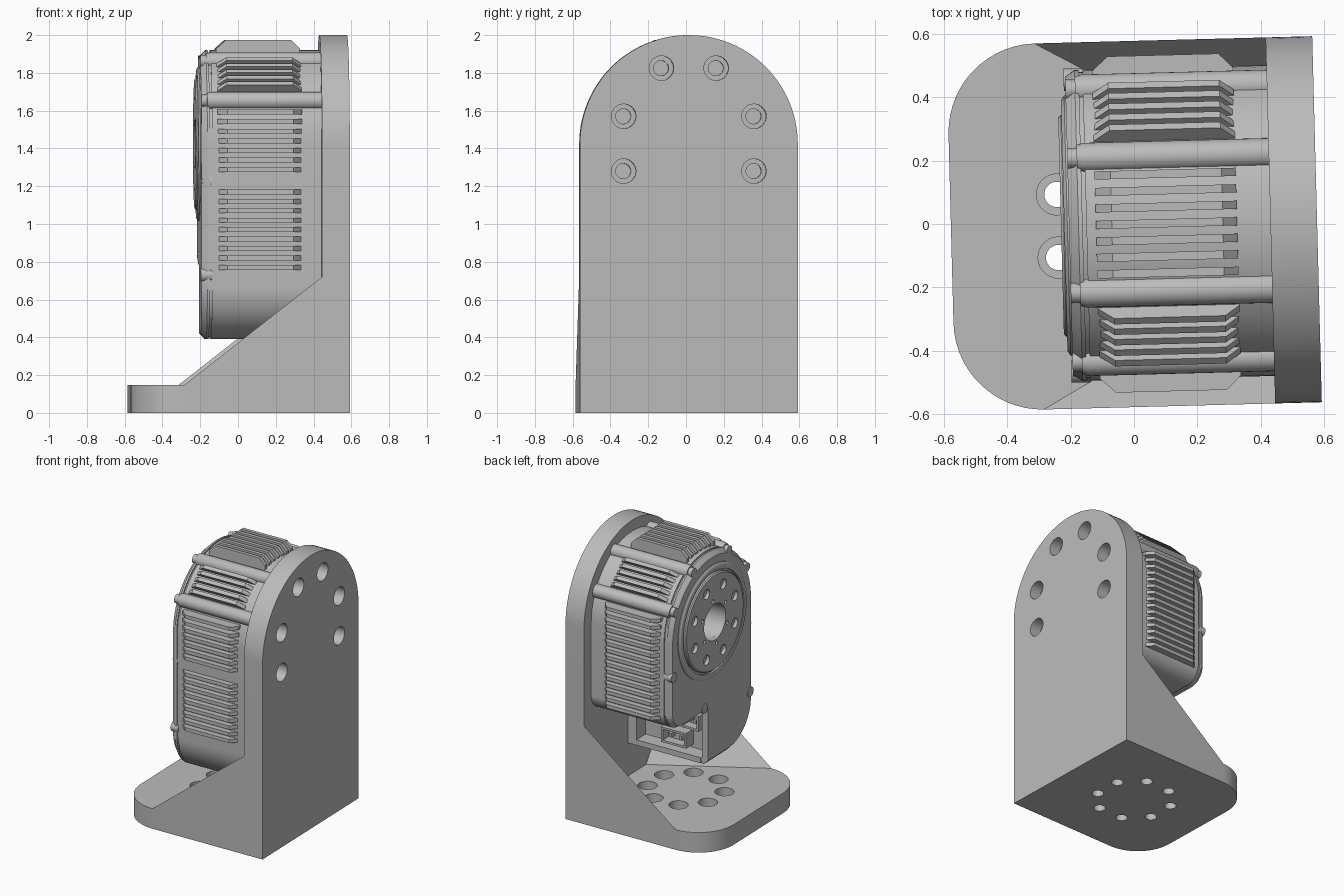
import bpy, bmesh, math
from mathutils import Vector, Matrix

if "Cube" in bpy.data.objects:
    bpy.data.objects.remove(bpy.data.objects["Cube"])

gray = bpy.data.materials.new("plain_gray")
gray.use_nodes = True
gray.diffuse_color = (0.5, 0.5, 0.5, 1)
gray.node_tree.nodes["Principled BSDF"].inputs["Base Color"].default_value = (0.5, 0.5, 0.5, 1)

HALF = 0.577      # bracket half width
AXIS_Z = 1.425    # height of the motor axis
PLATE_X = 0.43    # inner face of the upright plate
parts = []


def finish(bm, name):
    bmesh.ops.recalc_face_normals(bm, faces=bm.faces)
    mesh = bpy.data.meshes.new(name)
    bm.to_mesh(mesh)
    bm.free()
    mesh.materials.append(gray)
    ob = bpy.data.objects.new(name, mesh)
    bpy.context.collection.objects.link(ob)
    parts.append(ob)
    return ob


def rounded(corners, steps=14):
    """Outline from (u, v, radius) corners, each rounded by an arc."""
    out = []
    for i, (u, v, r) in enumerate(corners):
        p = Vector((u, v))
        if r == 0:
            out.append(p)
            continue
        a = (Vector(corners[i - 1][:2]) - p).normalized()
        b = (Vector(corners[(i + 1) % len(corners)][:2]) - p).normalized()
        c = p + (a + b) * r
        for k in range(steps + 1):
            t = k / steps * math.pi / 2
            out.append(c - b * r * math.cos(t) - a * r * math.sin(t))
    return out


def loft(name, outline, sections, axis="x", center=(0, 0)):
    """Stack scaled copies of an outline; sections are (position, scale)."""
    bm = bmesh.new()
    c = Vector(center)
    rings = []
    for pos, s in sections:
        pts = [c + (p - c) * s for p in outline]
        rings.append([bm.verts.new((pos, *p) if axis == "x" else (*p, pos)) for p in pts])
    n = len(outline)
    for lo, hi in zip(rings, rings[1:]):
        for i in range(n):
            bm.faces.new((lo[i], lo[(i + 1) % n], hi[(i + 1) % n], hi[i]))
    bm.faces.new(rings[0])
    bm.faces.new(rings[-1])
    return finish(bm, name)


def rod(name, u, v, sections, axis="x", sides=28):
    """Round bar along an axis; sections are (position, radius)."""
    circle = [Vector((u + math.cos(2 * math.pi * k / sides), v + math.sin(2 * math.pi * k / sides)))
              for k in range(sides)]
    return loft(name, circle, sections, axis, (u, v))


def box(name, lo, hi):
    bm = bmesh.new()
    lo, hi = Vector(lo), Vector(hi)
    size = Matrix.Diagonal((*(hi - lo), 1))
    bmesh.ops.create_cube(bm, size=1, matrix=Matrix.Translation((lo + hi) / 2) @ size)
    return finish(bm, name)


def combine(target, others, operation):
    for other in others:
        mod = target.modifiers.new("combine", "BOOLEAN")
        mod.operation, mod.solver, mod.object = operation, "EXACT", other
        bpy.context.view_layer.objects.active = target
        bpy.ops.object.modifier_apply(modifier=mod.name)
        parts.remove(other)
        bpy.data.objects.remove(other)


def ring_points(radius, count, offset=0.0):
    return [(radius * math.cos(offset + 2 * math.pi * k / count),
             radius * math.sin(offset + 2 * math.pi * k / count)) for k in range(count)]


# Bracket: rounded foot, arched upright plate and two corner gussets
foot = rounded([(HALF, HALF, 0), (-HALF, HALF, 0.28), (-HALF, -HALF, 0.28), (HALF, -HALF, 0)])
arch = rounded([(HALF, 0, 0), (HALF, 2, HALF), (-HALF, 2, HALF), (-HALF, 0, 0)], 28)
bracket = loft("bracket", foot, [(0, 1), (0.147, 1)], "z")
upright = loft("upright", arch, [(PLATE_X, 1), (HALF, 1)])
gussets = []
for side in (1, -1):
    bm = bmesh.new()
    y = side * HALF
    for p in ((-0.3, y, 0.147), (PLATE_X, y, 0.72), (PLATE_X, side * 0.17, 0.147), (PLATE_X, y, 0.147)):
        bm.verts.new(p)
    bmesh.ops.convex_hull(bm, input=bm.verts)
    gussets.append(finish(bm, "gusset"))
combine(bracket, [upright] + gussets, "UNION")

# Counterbored screw holes in the foot and the plate
cutters = [rod("hole", u, v, [(-0.1, 0.04), (0.06, 0.04), (0.06, 0.065), (0.147 + 0.01, 0.065)], "z")
           for u, v in ring_points(0.26, 8, math.pi / 8)]
for side in (1, -1):
    for y, z in ((0.145, 1.825), (0.345, 1.57), (0.345, 1.28)):
        cutters.append(rod("hole", side * y, z, [(0.4, 0.04), (0.49, 0.04), (0.49, 0.065), (0.6, 0.065)]))
combine(bracket, cutters, "DIFFERENCE")

# Motor housing with a stepped lower corner and a chamfered front cover
STEP = 0.79
shell = rounded([(0.49, STEP, 0.12), (0.49, 1.92, 0.485), (-0.49, 1.92, 0.485),
                 (-0.49, 0.39, 0.28), (0.05, 0.39, 0), (0.05, STEP, 0)], 20)
housing = loft("motor_housing", shell,
               [(PLATE_X, 1), (-0.15, 1), (-0.15, 0.985), (-0.162, 0.985), (-0.162, 1),
                (-0.175, 1), (-0.205, 0.96)], center=(0, 1.15))
combine(housing, [rod("bore", 0, AXIS_Z, [(-0.3, 0.13), (0.15, 0.13)]),
                  box("recess", (-0.16, -0.06, 0.43), (0.36, 0.1, 0.76))], "DIFFERENCE")

# Output flange: outer ring, groove, bolted disc and centre bore
ring = rod("flange_ring", 0, AXIS_Z, [(-0.18, 0.41), (-0.21, 0.41), (-0.22, 0.395)], sides=64)
combine(ring, [rod("cut", 0, AXIS_Z, [(-0.3, 0.365), (-0.1, 0.365)], sides=64)], "DIFFERENCE")
disc = rod("output_disc", 0, AXIS_Z, [(-0.15, 0.35), (-0.222, 0.35), (-0.23, 0.342)], sides=64)
cuts = [rod("cut", 0, AXIS_Z, [(-0.3, 0.13), (-0.1, 0.13)], sides=40)]
for radius, count, size in ((0.26, 8, 0.036), (0.16, 6, 0.013)):
    cuts += [rod("cut", u, AXIS_Z + v, [(-0.3, size), (-0.17, size)], sides=16)
             for u, v in ring_points(radius, count, math.pi / 8)]
combine(disc, cuts, "DIFFERENCE")

# Screw pillars along the housing, with socket heads at the front
for degrees in (28, 64, 116, 152, 204):
    a = math.radians(degrees)
    y, z = 0.485 * math.cos(a), AXIS_Z + 0.485 * math.sin(a)
    rod("pillar", y, z, [(PLATE_X, 0.047), (-0.155, 0.047), (-0.175, 0.04)])
    rod("pillar_screw", y, z, [(-0.16, 0.032), (-0.205, 0.032)])
for y, z in ((0.46, 1.19), (-0.46, 0.73), (0.09, 0.82)):
    rod("cover_screw", y, z, [(-0.15, 0.035), (-0.21, 0.035)])


def fin_row(name, degrees, origin, count, pitch, base, top):
    """Parallel cooling fins with sloped ends, standing along one direction."""
    a = math.radians(degrees)
    out, along = Vector((0, math.cos(a), math.sin(a))), Vector((0, -math.sin(a), math.cos(a)))
    bm = bmesh.new()
    for i in range(count):
        mid = Vector((0, 0, origin)) + along * (i - (count - 1) / 2) * pitch
        loops = []
        for s in (-0.013, 0.013):
            loops.append([bm.verts.new(mid + along * s + out * h + Vector((x, 0, 0)))
                          for x, h in ((-0.12, base), (-0.12, top - 0.045), (-0.07, top),
                                       (0.28, top), (0.325, top - 0.045), (0.325, base))])
        bm.faces.new(loops[0])
        bm.faces.new(loops[1])
        for k in range(6):
            j = (k + 1) % 6
            bm.faces.new((loops[0][k], loops[0][j], loops[1][j], loops[1][k]))
    return finish(bm, name)


# Cooling fins around the housing
fin_row("top_fins", 90, AXIS_Z, 7, 0.052, 0.42, 0.548)
fin_row("left_shoulder_fins", 46, AXIS_Z, 5, 0.046, 0.42, 0.535)
fin_row("right_shoulder_fins", 134, AXIS_Z, 5, 0.046, 0.42, 0.535)
fin_row("left_side_fins", 0, 1.24, 15, 0.051, 0.4, 0.53)
fin_row("right_upper_fins", 180, 1.44, 7, 0.051, 0.4, 0.53)
fin_row("right_lower_fins", 180, 0.97, 9, 0.05, 0.4, 0.53)

# Connector sockets in the recess below the step
for x, z, w in ((-0.05, 0.66, 0.07), (0.16, 0.66, 0.07), (0.08, 0.51, 0.1)):
    socket = box("connector_socket", (x - w, -0.08, z - 0.055), (x + w, 0.03, z + 0.055))
    combine(socket, [box("cut", (x - w + 0.015, -0.04, z - 0.04), (x + w - 0.015, 0.1, z + 0.04))], "DIFFERENCE")
    for s in (-0.4, 0.4):
        box("connector_pin", (x + s * w - 0.01, -0.05, z - 0.015), (x + s * w + 0.01, 0.01, z + 0.015))

# Smooth curved walls, then give the whole assembly its slight turn
bpy.ops.object.select_all(action="DESELECT")
for ob in parts:
    ob.rotation_euler.z = math.radians(1.5)
    ob.select_set(True)
bpy.context.view_layer.objects.active = parts[0]
bpy.ops.object.shade_smooth_by_angle(angle=math.radians(30))
